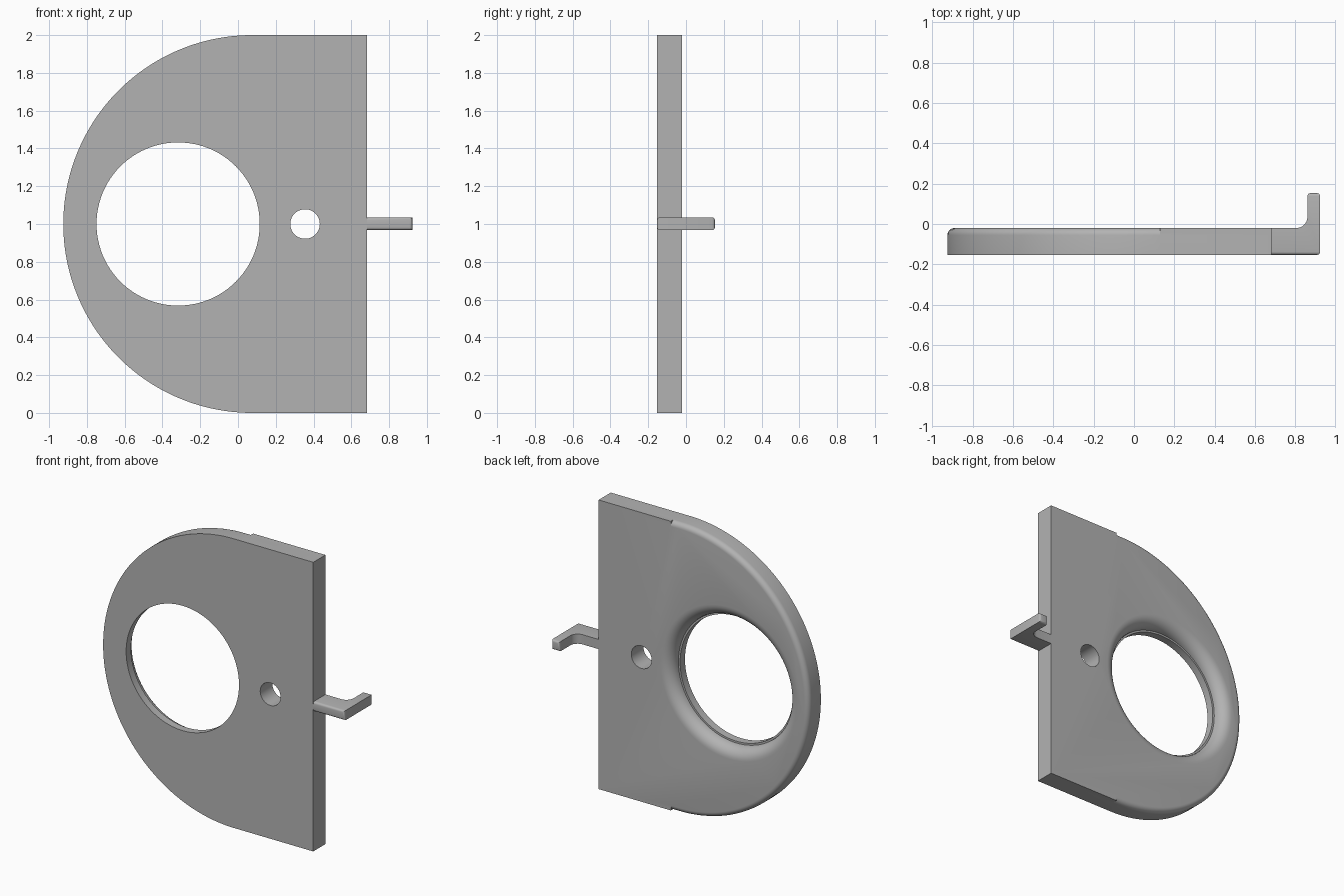
import bpy, bmesh, math
from mathutils import Matrix

cube = bpy.data.objects.get("Cube")
if cube:
    bpy.data.objects.remove(cube, do_unlink=True)

FRONT, BACK = -0.153, -0.02
MID_Z = 1.0

grey = bpy.data.materials.new("plain grey")
grey.use_nodes = True
grey.diffuse_color = (0.45, 0.45, 0.45, 1)
grey.node_tree.nodes["Principled BSDF"].inputs["Base Color"].default_value = grey.diffuse_color


def make_object(name, bm):
    bmesh.ops.remove_doubles(bm, verts=bm.verts, dist=1e-5)
    bmesh.ops.recalc_face_normals(bm, faces=bm.faces)
    mesh = bpy.data.meshes.new(name)
    bm.to_mesh(mesh)
    bm.free()
    mesh.materials.append(grey)
    obj = bpy.data.objects.new(name, mesh)
    bpy.context.collection.objects.link(obj)
    return obj


def bridge(bm, rings):
    """Join closed rings of points into a capped solid."""
    loops = [[bm.verts.new(p) for p in ring] for ring in rings]
    n = len(loops[0])
    for a, b in zip(loops, loops[1:]):
        for i in range(n):
            j = (i + 1) % n
            bm.faces.new((a[i], a[j], b[j], b[i]))
    bm.faces.new(loops[0])
    bm.faces.new(loops[-1])


def smooth(obj, angle):
    bpy.ops.object.select_all(action='DESELECT')
    obj.select_set(True)
    bpy.context.view_layer.objects.active = obj
    bpy.ops.object.shade_smooth_by_angle(angle=math.radians(angle))


# D-shaped plate: rounded back edge along the arc, square edge on the straight part
ARC_X, ARC_END, SIDE_X, ROUND = 0.075, 0.13, 0.683, 0.035


def plate_ring(y, inset):
    r = 1 - inset
    ring = [(SIDE_X, y, 2), (ARC_END, y, 2), (ARC_END, y, MID_Z + r)]
    for i in range(97):
        a = math.pi / 2 + math.pi * i / 96
        ring.append((ARC_X + r * math.cos(a), y, MID_Z + r * math.sin(a)))
    return ring + [(ARC_END, y, MID_Z - r), (ARC_END, y, 0), (SIDE_X, y, 0)]


rings = [plate_ring(FRONT, 0)]
for i in range(7):
    a = math.pi / 2 * i / 6
    rings.append(plate_ring(BACK - ROUND * (1 - math.sin(a)), ROUND * (1 - math.cos(a))))
bm = bmesh.new()
bridge(bm, rings)
plate = make_object("plate", bm)


# Hole cutters, turned about the y axis
def hole_cutter(name, x, profile, sides):
    bm = bmesh.new()
    turns = [2 * math.pi * i / sides for i in range(sides)]
    bridge(bm, [[(x + r * math.cos(a), y, MID_Z + r * math.sin(a)) for a in turns]
                for r, y in profile])
    obj = make_object(name, bm)
    obj.hide_render = True
    return obj


FLARE, LIP = 0.08, 0.445
flared = [(0.432, FRONT - 0.1), (0.432, BACK - FLARE), (LIP, BACK - FLARE)]
for i in range(1, 9):
    a = math.pi / 2 * i / 8
    flared.append((LIP + FLARE * (1 - math.cos(a)), BACK - FLARE * (1 - math.sin(a))))
flared.append((LIP + FLARE, BACK + 0.1))
cutters = [
    hole_cutter("large_hole_cutter", -0.317, flared, 96),
    hole_cutter("small_hole_cutter", 0.355, [(0.078, FRONT - 0.1), (0.078, BACK + 0.1)], 48),
]
bpy.context.view_layer.objects.active = plate
for cutter in cutters:
    mod = plate.modifiers.new(cutter.name, 'BOOLEAN')
    mod.object = cutter
    mod.operation = 'DIFFERENCE'
    mod.solver = 'EXACT'
    bpy.ops.object.modifier_apply(modifier=mod.name)
for cutter in cutters:
    bpy.data.objects.remove(cutter, do_unlink=True)
smooth(plate, 30)

# Hook: L-shaped bar with a filleted inner corner
TIP_X, ARM_X, TIP_Y, FILLET = 0.923, 0.86, 0.153, 0.055
outline = [(SIDE_X, FRONT), (TIP_X, FRONT), (TIP_X, TIP_Y), (ARM_X, TIP_Y)]
for i in range(9):
    a = math.pi / 2 * i / 8
    outline.append((ARM_X - FILLET * (1 - math.cos(a)), BACK + FILLET * (1 - math.sin(a))))
outline.append((SIDE_X, BACK))
bm = bmesh.new()
bridge(bm, [[(x, y, z) for x, y in outline] for z in (0.968, 1.035)])


def at_end(edge):
    ys = [v.co.y for v in edge.verts]
    xs = [v.co.x for v in edge.verts]
    tip = min(ys) > TIP_Y - 0.001
    front = max(ys) < FRONT + 0.001 and max(xs) > TIP_X - 0.001
    return tip or front


bmesh.ops.bevel(bm, geom=[e for e in bm.edges if at_end(e)], offset=0.015,
                segments=4, profile=0.5, affect='EDGES')
hook = make_object("hook", bm)
smooth(hook, 30)
